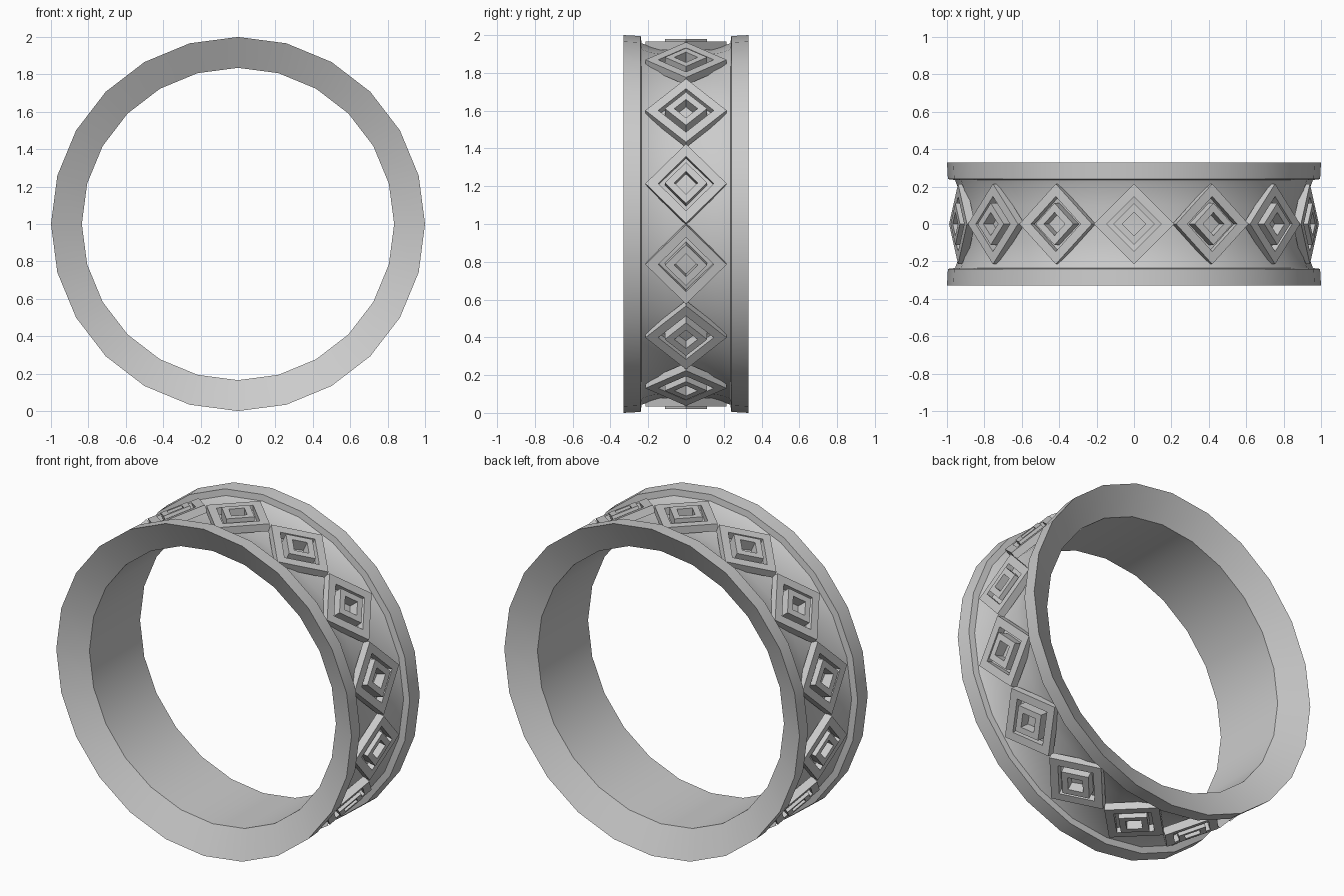
import bpy, bmesh
from math import cos, sin, pi, radians

if "Cube" in bpy.data.objects:
    bpy.data.objects.remove(bpy.data.objects["Cube"])

SEGS, CZ, COUNT = 24, 1.0, 14


def finish(bm, name):
    bmesh.ops.recalc_face_normals(bm, faces=bm.faces[:])
    me = bpy.data.meshes.new(name)
    bm.to_mesh(me)
    bm.free()
    ob = bpy.data.objects.new(name, me)
    bpy.context.collection.objects.link(ob)
    return ob


# Ring band: closed (radius, y) section swept round the y axis
half = [(0.835, 0.245), (1.0, 0.33), (0.995, 0.24), (0.957, 0.235),
        (0.94, 0.19), (0.926, 0.10)]
profile = half + [(0.922, 0.0)] + [(r, -y) for r, y in reversed(half)]
bm = bmesh.new()
rings = []
for i in range(SEGS):
    a = 2 * pi * i / SEGS
    rings.append([bm.verts.new((r * cos(a), y, CZ + r * sin(a))) for r, y in profile])
n = len(profile)
for i in range(SEGS):
    p, q = rings[i], rings[(i + 1) % SEGS]
    for j in range(n):
        k = (j + 1) % n
        bm.faces.new((p[j], p[k], q[k], q[j]))
band = finish(bm, "ring_band")
bpy.context.view_layer.objects.active = band
band.select_set(True)
bpy.ops.object.shade_smooth_by_angle(angle=radians(30))


def diamond_frames(name, outer, inner, bottom, top):
    """Flat diamond frames spaced evenly round the band."""
    bm = bmesh.new()
    for i in range(COUNT):
        a = pi / 2 + 2 * pi * i / COUNT

        def loop(size, h):
            vs = []
            for t, y in ((size, 0), (0, size), (-size, 0), (0, -size)):
                vs.append(bm.verts.new((h * cos(a) - t * sin(a), y,
                                        CZ + h * sin(a) + t * cos(a))))
            return vs

        loops = [loop(outer, bottom), loop(outer, top), loop(inner, top), loop(inner, bottom)]
        for s in range(4):
            p, q = loops[s], loops[(s + 1) % 4]
            for j in range(4):
                k = (j + 1) % 4
                bm.faces.new((p[j], p[k], q[k], q[j]))
    return finish(bm, name)


# Nested diamond decoration in the groove
diamond_frames("outer_diamonds", 0.215, 0.147, 0.92, 0.965)
diamond_frames("inner_diamonds", 0.112, 0.062, 0.91, 0.98)
